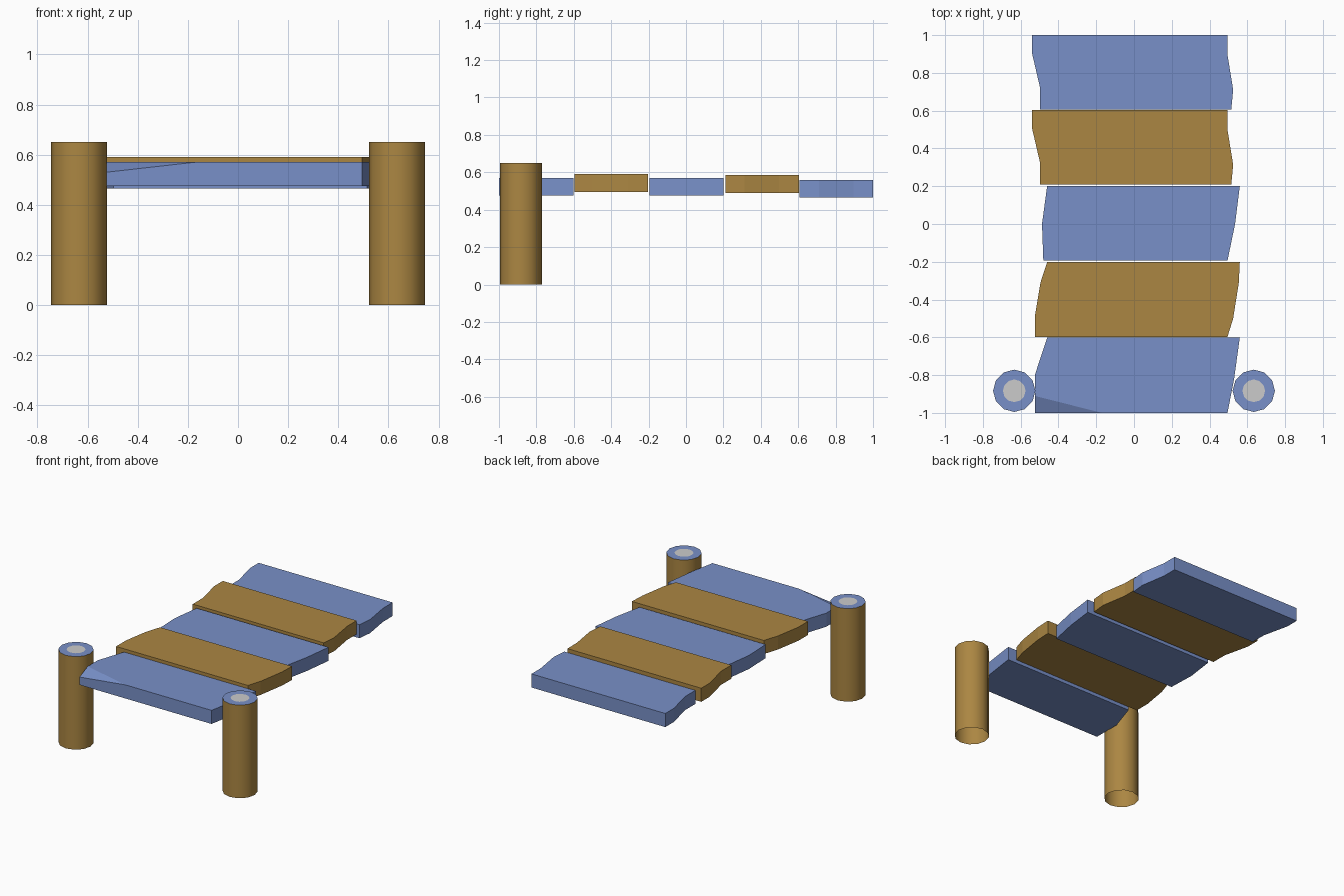
import bpy, bmesh
from math import cos, sin, pi, radians

if "Cube" in bpy.data.objects:
    bpy.data.objects.remove(bpy.data.objects["Cube"])


def material(name, color):
    m = bpy.data.materials.new(name)
    m.diffuse_color = color
    m.use_nodes = True
    m.node_tree.nodes["Principled BSDF"].inputs["Base Color"].default_value = m.diffuse_color
    return m


BLUE = material("blue_wood", (0.19, 0.28, 0.58, 1))
BROWN = material("brown_wood", (0.41, 0.24, 0.055, 1))


def make_object(name, bm, mat=None):
    me = bpy.data.meshes.new(name)
    bm.to_mesh(me)
    bm.free()
    ob = bpy.data.objects.new(name, me)
    bpy.context.collection.objects.link(ob)
    if mat:
        me.materials.append(mat)
    return ob


# Planks: rough-cut outlines extruded upward
def plank(name, outline, z, mat, chipped=False):
    bm = bmesh.new()
    face = bm.faces.new([bm.verts.new((x, y, z)) for x, y in outline])
    top = bmesh.ops.extrude_face_region(bm, geom=[face])["geom"]
    bmesh.ops.translate(bm, vec=(0, 0, 0.095),
                        verts=[v for v in top if isinstance(v, bmesh.types.BMVert)])
    if chipped:  # slice off the upper front left corner
        a, b, c = (-0.525, -0.91, z + 0.095), (-0.17, -1, z + 0.095), (-0.525, -1, z + 0.055)
        from mathutils import Vector
        a, b, c = Vector(a), Vector(b), Vector(c)
        n = (b - a).cross(c - a)
        if n.z < 0:
            n = -n
        # normal points up and out through the removed corner
        res = bmesh.ops.bisect_plane(bm, geom=bm.verts[:] + bm.edges[:] + bm.faces[:],
                                     plane_co=a, plane_no=n, clear_outer=True)
        cut = [e for e in res["geom_cut"] if isinstance(e, bmesh.types.BMEdge)]
        bmesh.ops.holes_fill(bm, edges=cut, sides=0)
    bmesh.ops.recalc_face_normals(bm, faces=bm.faces[:])
    return make_object(name, bm, mat)


wavy = [(-0.54, 1), (-0.54, 0.905), (-0.497, 0.72), (-0.497, 0.607),
        (0.515, 0.607), (0.525, 0.71), (0.495, 0.895), (0.495, 1)]

plank("front_plank", [(-0.46, -0.602), (-0.525, -0.8), (-0.525, -1),
                      (0.495, -1), (0.53, -0.82), (0.56, -0.602)], 0.475, BLUE, True)
plank("second_plank", [(-0.46, -0.202), (-0.495, -0.31), (-0.525, -0.49), (-0.525, -0.597),
                       (0.495, -0.597), (0.525, -0.5), (0.555, -0.31), (0.56, -0.202)],
      0.495, BROWN)
plank("middle_plank", [(-0.46, 0.2), (-0.487, 0), (-0.48, -0.194),
                       (0.495, -0.194), (0.535, 0), (0.56, 0.2)], 0.475, BLUE)
plank("fourth_plank", [(x, y - 0.397) for x, y in wavy], 0.49, BROWN)
plank("back_plank", wavy, 0.465, BLUE)


# Posts: open tube, blue rim, grey core
def ring(bm, r, z, cx, cy, n=12):
    return [bm.verts.new((cx + r * cos(2 * pi * i / n), cy + r * sin(2 * pi * i / n), z))
            for i in range(n)]


def bridge(bm, lower, upper):
    n = len(lower)
    for i in range(n):
        j = (i + 1) % n
        bm.faces.new((lower[i], lower[j], upper[j], upper[i]))


for side, cx in (("left", -0.634), ("right", 0.634)):
    cy, r, core, h = -0.883, 0.112, 0.06, 0.65
    bm = bmesh.new()
    bridge(bm, ring(bm, r, 0, cx, cy), ring(bm, r, h, cx, cy))
    for f in bm.faces:
        f.smooth = True
    make_object(side + "_post", bm, BROWN)
    bm = bmesh.new()
    bridge(bm, ring(bm, r, h, cx, cy), ring(bm, core, h, cx, cy))
    make_object(side + "_post_rim", bm, BLUE)
    bm = bmesh.new()
    bm.faces.new(ring(bm, core, h, cx, cy))
    make_object(side + "_post_core", bm)
